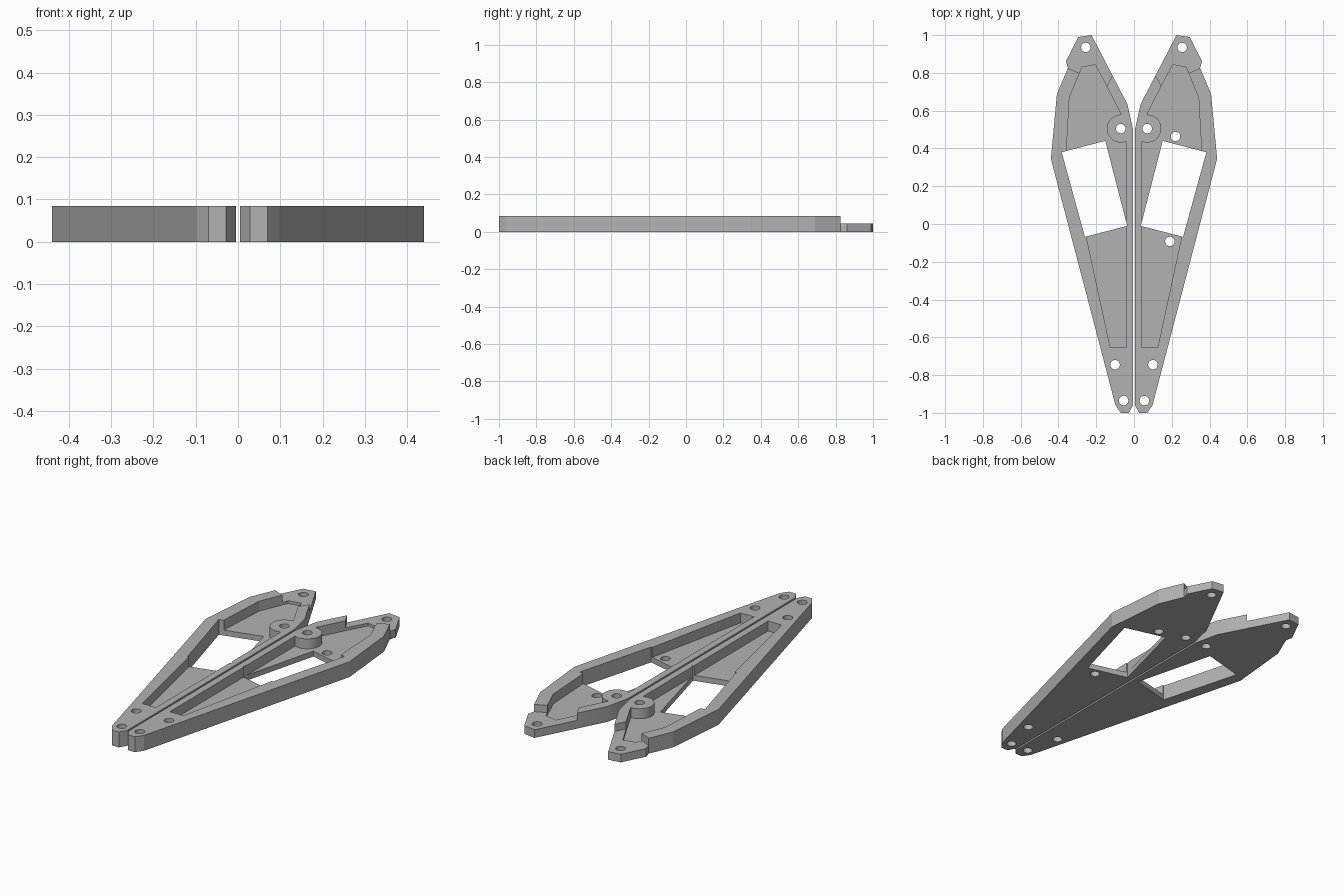
import bpy
import bmesh
from math import cos, sin, tau

cube = bpy.data.objects.get("Cube")
if cube:
    bpy.data.objects.remove(cube, do_unlink=True)

HEIGHT, TAB, FLOOR = 0.085, 0.045, 0.03
HOLE_RADIUS, BOSS_RADIUS = 0.025, 0.074
BOSS = (0.07, 0.505)

grey = bpy.data.materials.new("plain_grey")
grey.use_nodes = True
colour = (0.45, 0.45, 0.45, 1)
grey.diffuse_color = colour
grey.node_tree.nodes["Principled BSDF"].inputs["Base Color"].default_value = colour

# Profiles of one half, on the +x side
OUTLINE = [(0.005, -0.96), (0.028, -1), (0.07, -1), (0.098, -0.96), (0.44, 0.345),
           (0.408, 0.69), (0.35, 0.825), (0.36, 0.862), (0.295, 0.99), (0.225, 1),
           (0.035, 0.635), (0.005, 0.5)]
POCKET = [(0.043, -0.655), (0.125, -0.655), (0.253, -0.065), (0.358, 0.38), (0.342, 0.67),
          (0.275, 0.83), (0.205, 0.843), (0.145, 0.73), (0.043, 0.53)]
WINDOW = [(0.036, -0.01), (0.26, -0.068), (0.383, 0.38), (0.152, 0.44)]
STEP = [(0.145, 0.73), (0.2, 0.78), (0.288, 0.798), (0.35, 0.825), (0.5, 0.89),
        (0.5, 1.1), (-0.05, 1.1)]
HOLES = [(0.255, 0.935), BOSS, (0.1, -0.745), (0.055, -0.935)]
EXTRA_HOLES = [(0.22, 0.463), (0.19, -0.092)]


def circle(centre, radius, sides=32):
    return [(centre[0] + radius * cos(tau * i / sides),
             centre[1] + radius * sin(tau * i / sides)) for i in range(sides)]


def prism(name, points, low, high, side):
    bm = bmesh.new()
    face = bm.faces.new([bm.verts.new((side * x, y, low)) for x, y in points])
    top = bmesh.ops.extrude_face_region(bm, geom=[face])["geom"]
    for v in top:
        if isinstance(v, bmesh.types.BMVert):
            v.co.z = high
    bmesh.ops.recalc_face_normals(bm, faces=bm.faces[:])
    mesh = bpy.data.meshes.new(name)
    bm.to_mesh(mesh)
    bm.free()
    obj = bpy.data.objects.new(name, mesh)
    bpy.context.collection.objects.link(obj)
    return obj


def cut(target, cutter):
    bpy.context.view_layer.objects.active = target
    mod = target.modifiers.new("cut", 'BOOLEAN')
    mod.operation, mod.solver, mod.object = 'DIFFERENCE', 'EXACT', cutter
    bpy.ops.object.modifier_apply(modifier=mod.name)
    bpy.data.objects.remove(cutter, do_unlink=True)


def build_plate(name, side, holes):
    plate = prism(name, OUTLINE, 0, HEIGHT, side)
    # Sunken floor, leaving the round boss standing
    pocket = prism("pocket_cutter", POCKET, FLOOR, 0.2, side)
    cut(pocket, prism("boss_cutter", circle(BOSS, BOSS_RADIUS), -0.1, 0.3, side))
    cut(plate, pocket)
    # Low end tab, window and screw holes
    cut(plate, prism("step_cutter", STEP, TAB, 0.25, side))
    cut(plate, prism("window_cutter", WINDOW, -0.1, 0.3, side))
    for hole in holes:
        cut(plate, prism("hole_cutter", circle(hole, HOLE_RADIUS), -0.1, 0.3, side))
    plate.data.materials.clear()
    plate.data.materials.append(grey)
    bpy.ops.object.select_all(action='DESELECT')
    plate.select_set(True)
    bpy.context.view_layer.objects.active = plate
    bpy.ops.object.shade_smooth_by_angle(angle=0.3)


build_plate("left_plate", 1, HOLES + EXTRA_HOLES)
build_plate("right_plate", -1, HOLES)
